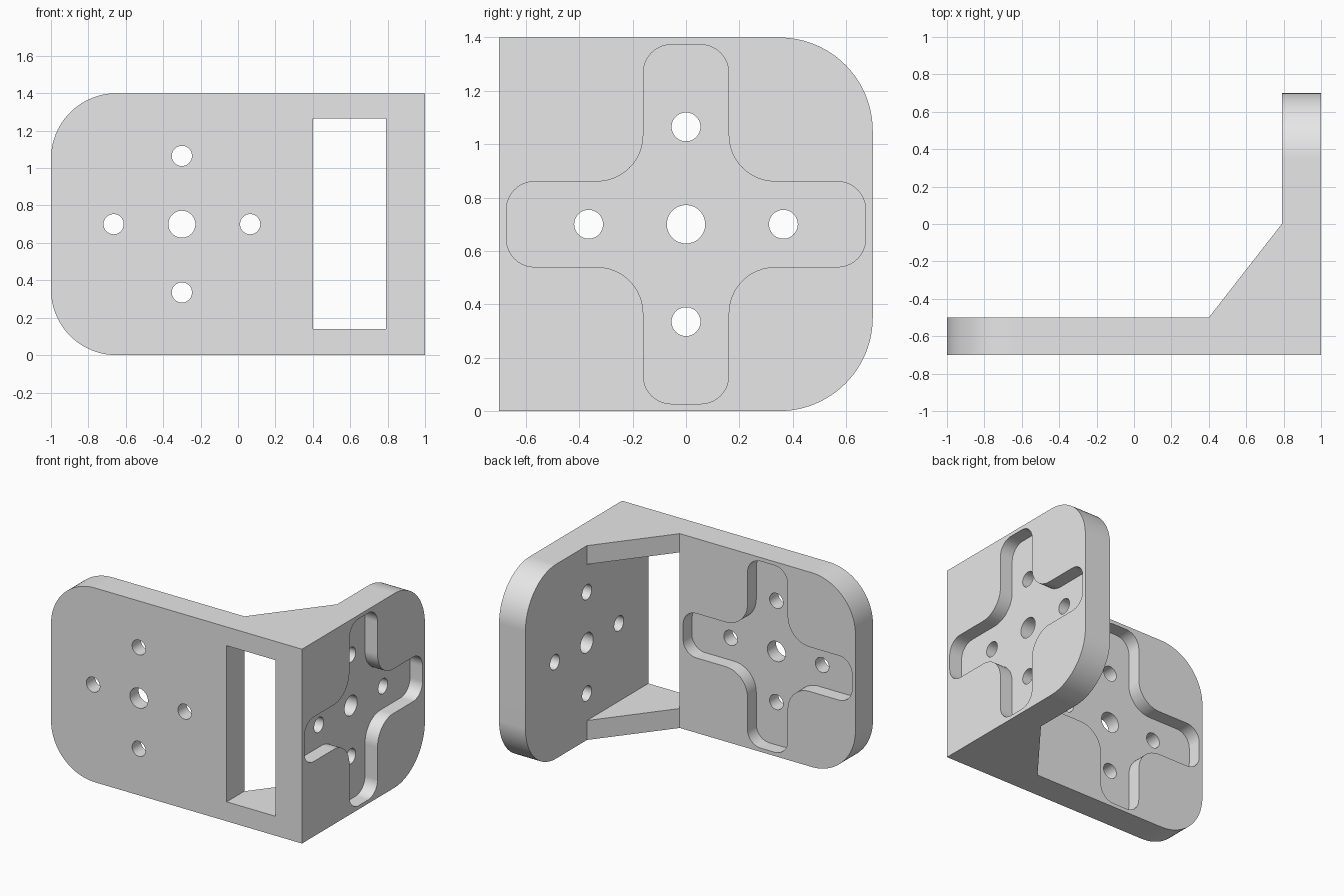
import bpy, bmesh, math
from mathutils import Matrix

cube = bpy.data.objects.get("Cube")
if cube:
    bpy.data.objects.remove(cube, do_unlink=True)

MID_Z = 0.7
HEIGHT = 1.4
FRONT_T = 0.2        # front plate thickness
SIDE_T = 0.21        # side plate thickness
POCKET = 0.1         # depth of the cross pockets
REACH = 0.365        # bolt hole distance from plate centre

grey = bpy.data.materials.new("plain_grey")
grey.use_nodes = True
grey.diffuse_color = (0.8, 0.8, 0.8, 1)
grey.node_tree.nodes["Principled BSDF"].inputs["Base Color"].default_value = (0.8, 0.8, 0.8, 1)


def prism(points, z0, z1):
    """Extrude a flat outline from z0 to z1."""
    bm = bmesh.new()
    face = bm.faces.new([bm.verts.new((x, y, z0)) for x, y in points])
    top = bmesh.ops.extrude_face_region(bm, geom=[face])["geom"]
    for v in top:
        if isinstance(v, bmesh.types.BMVert):
            v.co.z = z1
    bmesh.ops.recalc_face_normals(bm, faces=bm.faces)
    return bm


def round_edges(bm, rule, radius, segments):
    edges = [e for e in bm.edges if rule(*(v.co for v in e.verts))]
    bmesh.ops.bevel(bm, geom=edges, offset=radius, offset_type='OFFSET',
                    segments=segments, profile=0.5, affect='EDGES')


def make_object(name, bm, matrix=Matrix()):
    mesh = bpy.data.meshes.new(name)
    bm.to_mesh(mesh)
    bm.free()
    mesh.transform(matrix)
    mesh.materials.append(grey)
    obj = bpy.data.objects.new(name, mesh)
    bpy.context.collection.objects.link(obj)
    return obj


def cut(target, cutter):
    """Subtract the cutter from the target and discard it."""
    cutter.hide_render = True
    mod = target.modifiers.new("cut", 'BOOLEAN')
    mod.operation = 'DIFFERENCE'
    mod.solver = 'EXACT'
    mod.object = cutter
    bpy.context.view_layer.objects.active = target
    bpy.ops.object.modifier_apply(modifier=mod.name)
    bpy.data.objects.remove(cutter, do_unlink=True)


def cross_pocket():
    """Plus-shaped cutter with rounded arm ends and filleted inner corners."""
    w, r = 0.16, 0.673
    quarter = [(r, -w), (r, w), (w, w)]
    points = []
    for i in range(4):
        c, s = round(math.cos(i * math.pi / 2)), round(math.sin(i * math.pi / 2))
        points += [(x * c - y * s, x * s + y * c) for x, y in quarter]
    bm = prism(points, -POCKET, POCKET)

    def upright(a, b):
        return abs(a.z - b.z) > POCKET and abs(a.xy.length - b.xy.length) < 1e-4
    round_edges(bm, lambda a, b: upright(a, b) and a.xy.length < 0.3, 0.175, 12)
    round_edges(bm, lambda a, b: upright(a, b) and a.xy.length > 0.68, 0.105, 10)
    return bm


def hole(x, y, radius):
    bm = bmesh.new()
    bmesh.ops.create_cone(bm, cap_ends=True, segments=48, radius1=radius,
                          radius2=radius, depth=0.8,
                          matrix=Matrix.Translation((x, y, 0)))
    return bm


# Angle bracket: two plates joined by a sloped corner web
inner = 1 - SIDE_T
back = FRONT_T - 0.7
bracket = prism([(-1, -0.7), (1, -0.7), (1, 0.7), (inner, 0.7),
                 (inner, 0), (0.4, back), (-1, back)], 0, HEIGHT)


# Large rounded corners on the free ends of both plates
def free_end(a, b):
    level = abs(a.z - b.z) < 1e-4
    return level and (max(a.x, b.x) < -0.99 or min(a.y, b.y) > 0.69)


round_edges(bracket, free_end, 0.35, 24)
body = make_object("angle_bracket", bracket)

# Rectangular window through the front plate and the corner web
cut(body, make_object("window_cutter",
                      prism([(0.4, -1), (inner, -1), (inner, 0.2), (0.4, 0.2)],
                            0.14, 1.265)))

# Cross pocket and five bolt holes in each plate
front_face = Matrix.Translation((-0.3, back, MID_Z)) @ Matrix.Rotation(math.pi / 2, 4, 'X')
side_face = Matrix.Translation((1, 0, MID_Z)) @ Matrix.Rotation(math.pi / 2, 4, 'Y')
for place in (front_face, side_face):
    cut(body, make_object("pocket_cutter", cross_pocket(), place))
    cut(body, make_object("centre_hole_cutter", hole(0, 0, 0.072), place))
    for x, y in ((REACH, 0), (-REACH, 0), (0, REACH), (0, -REACH)):
        cut(body, make_object("bolt_hole_cutter", hole(x, y, 0.054), place))

# Smooth curved walls, crisp edges, flat faces kept flat
bpy.ops.object.select_all(action='DESELECT')
body.select_set(True)
bpy.context.view_layer.objects.active = body
bpy.ops.object.shade_smooth_by_angle(angle=math.radians(30))
weighted = body.modifiers.new("weighted_normals", 'WEIGHTED_NORMAL')
weighted.keep_sharp = True
